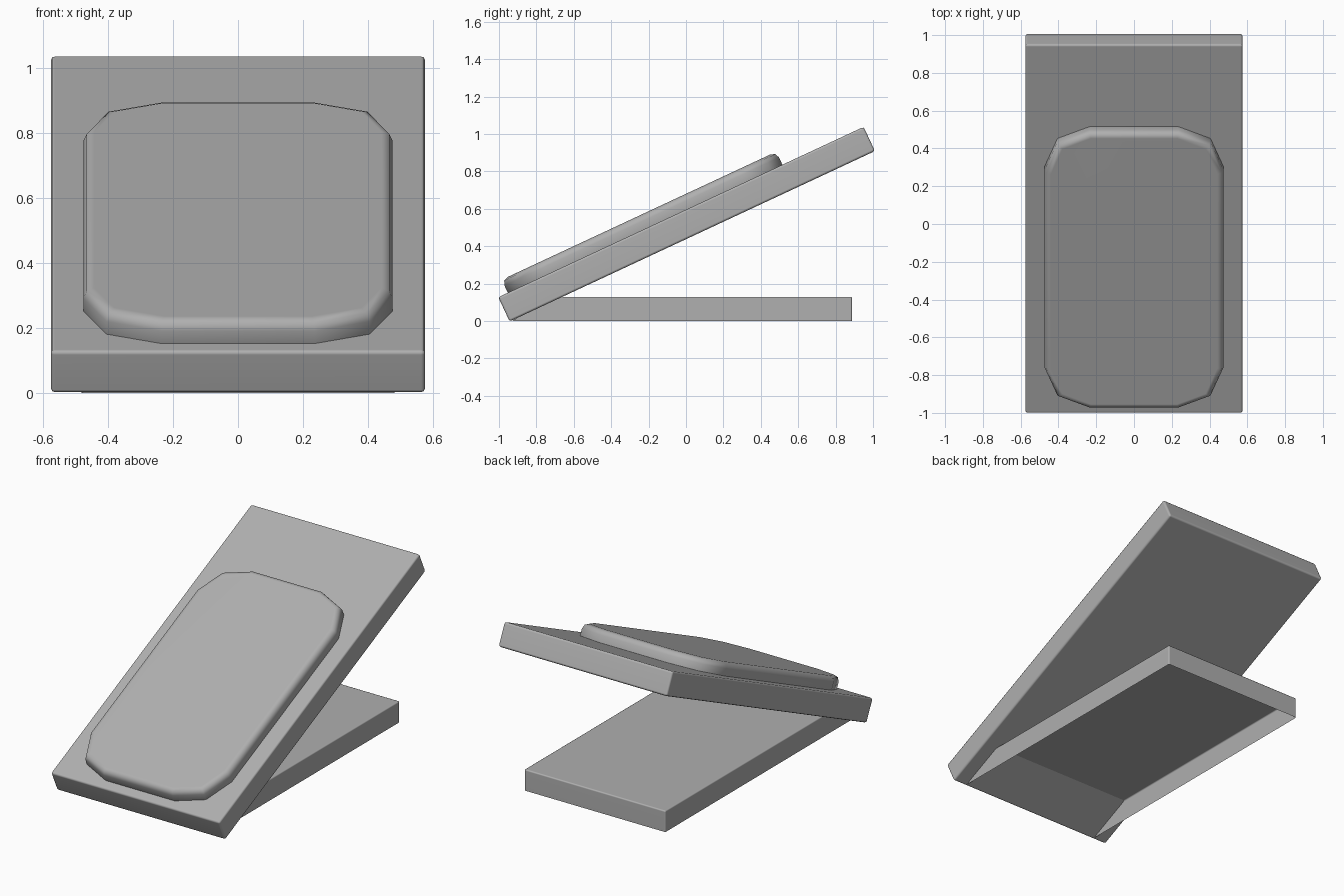
import bpy, bmesh, math

cube = bpy.data.objects.get("Cube")
if cube:
    bpy.data.objects.remove(cube, do_unlink=True)

# One plain mid grey for everything
grey = bpy.data.materials.new("mid_grey")
grey.use_nodes = True
colour = (0.43, 0.43, 0.43, 1)
grey.diffuse_color = colour
grey.node_tree.nodes["Principled BSDF"].inputs["Base Color"].default_value = colour

TILT = math.radians(25)
FRONT = -0.943          # y of the plate's lower front edge
THICK = 0.143           # plate thickness


def prism(name, outline, offset, open_faces=()):
    """Extrude a closed outline by an offset; drop faces chosen by index."""
    bm = bmesh.new()
    low = [bm.verts.new(p) for p in outline]
    high = [bm.verts.new([a + b for a, b in zip(p, offset)]) for p in outline]
    n = len(outline)
    faces = [bm.faces.new(low), bm.faces.new(high)]
    faces += [bm.faces.new((low[i], low[(i + 1) % n], high[(i + 1) % n], high[i]))
              for i in range(n)]
    bmesh.ops.recalc_face_normals(bm, faces=bm.faces)
    bmesh.ops.delete(bm, geom=[faces[i] for i in open_faces], context="FACES_ONLY")
    mesh = bpy.data.meshes.new(name)
    bm.to_mesh(mesh)
    bm.free()
    mesh.materials.append(grey)
    obj = bpy.data.objects.new(name, mesh)
    bpy.context.collection.objects.link(obj)
    return obj


def soften(obj, width, segments):
    """Round the hard edges and keep the large faces flat."""
    mesh = obj.data
    mesh.polygons.foreach_set("use_smooth", [True] * len(mesh.polygons))
    bevel = obj.modifiers.new("rounded_edges", "BEVEL")
    bevel.width = width
    bevel.segments = segments
    bevel.limit_method = "ANGLE"
    bevel.angle_limit = math.radians(60)
    obj.modifiers.new("flat_faces", "WEIGHTED_NORMAL")


def tilt(obj):
    obj.location = (0, FRONT, -0.002)
    obj.rotation_euler.x = TILT


# Sloping plate
w, length = 0.575, 2.155
plate = prism("sloping_plate", [(-w, 0, 0), (w, 0, 0), (w, length, 0), (-w, length, 0)],
              (0, 0, THICK))
soften(plate, 0.012, 2)
tilt(plate)

# Raised pad with chamfered corners, mirrored from one quarter
quarter = [(0.475, 0.574), (0.405, 0.741), (0.235, 0.81)]
half = quarter + [(-x, y) for x, y in reversed(quarter)]
ring = half + [(-x, -y) for x, y in half]
pad = prism("raised_pad", [(x, y + 0.866, 0.1) for x, y in ring], (0, 0, 0.12))
soften(pad, 0.034, 2)
tilt(pad)

# Hollow base tray: open underneath and where it runs into the plate
b, back, top = 0.481, 0.888, 0.13
side = [(-b, -0.93, 0), (-b, back, 0), (-b, back, top), (-b, -0.72, top)]
base = prism("base_tray", side, (2 * b, 0, 0), open_faces=(2, 5))
soften(base, 0.008, 2)
